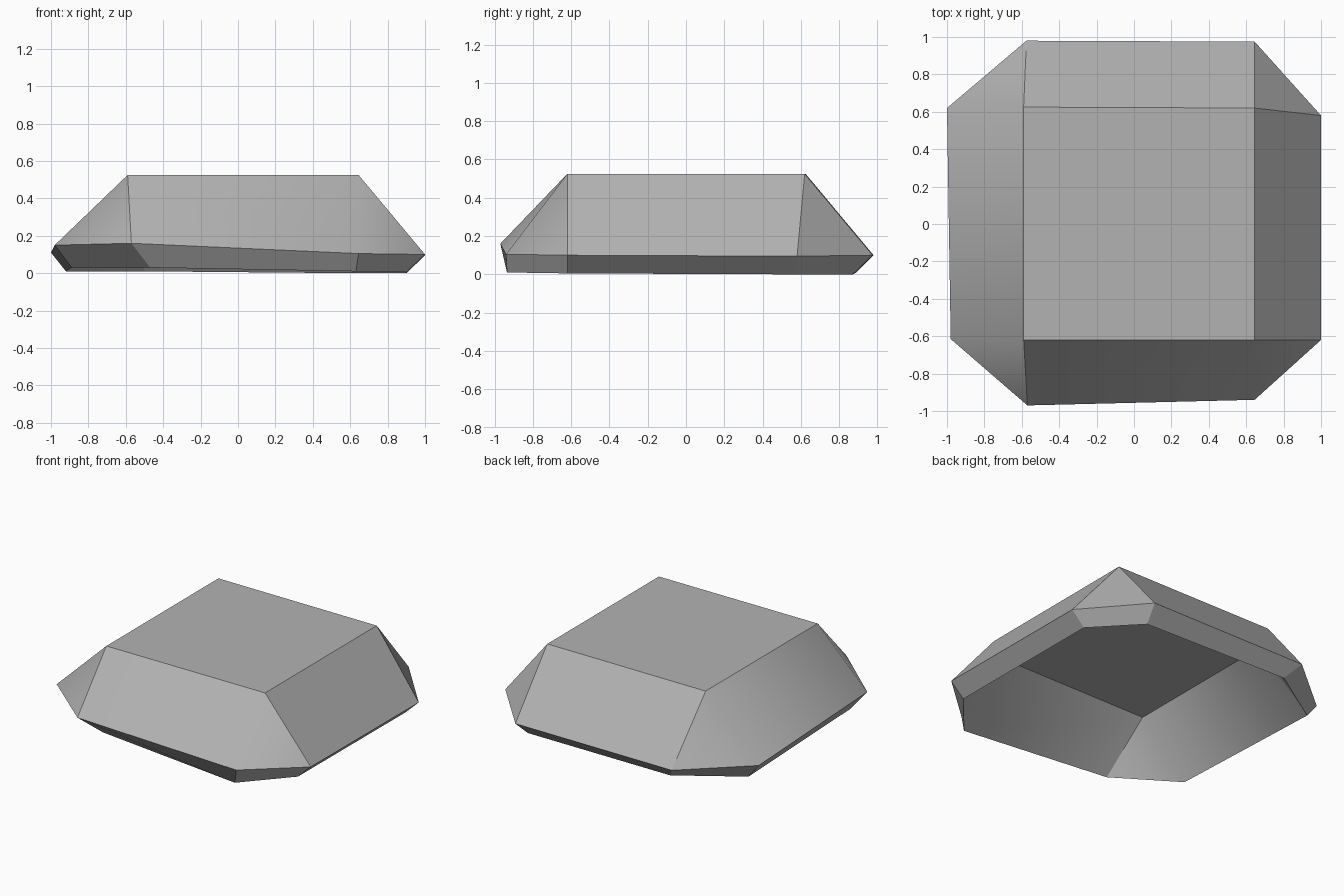
import bpy
import bmesh

cube = bpy.data.objects.get("Cube")
if cube:
    bpy.data.objects.remove(cube, do_unlink=True)

# Plain grey stone
stone = bpy.data.materials.new("grey stone")
stone.use_nodes = True
grey = (0.45, 0.45, 0.45, 1)
stone.diffuse_color = grey
stone.node_tree.nodes["Principled BSDF"].inputs["Base Color"].default_value = grey

# Corner rings, each running front, right side, back, left side
outer_top = [(-.59, -.62, .525), (.645, -.62, .525), (.645, .62, .525), (-.59, .625, .525)]
outer_rim = [(-.57, -.97, .16), (.645, -.94, .105), (1, -.62, .1), (1, .58, .095),
             (.645, .975, .1), (-.575, .98, .1), (-1, .62, .11), (-.98, -.615, .15)]
inner_rim = [(-.47, -.83, .03), (.63, -.935, .01), (.9, -.62, .005), (.9, .575, 0),
             (.62, .87, 0), (-.5, .89, .01), (-.92, .62, .01), (-.89, -.56, .03)]
inner_top = [(-.55, -.57, .385), (.6, -.57, .385), (.6, .57, .385), (-.55, .57, .385)]


def add_ring(bm, points):
    return [bm.verts.new(p) for p in points]


def add_cap(bm, top, rim):
    """Flat cap with four sloping sides and a triangle at each corner."""
    bm.faces.new(top)
    for k in range(4):
        bm.faces.new((top[k], rim[2 * k], rim[2 * k + 1], top[(k + 1) % 4]))
        bm.faces.new((top[k], rim[2 * k - 1], rim[2 * k]))


def soften(bm, top, rim):
    """Blend the softer corners into the neighbouring slopes."""
    for corner, end in ((0, 7), (1, 1), (3, 6)):
        bm.edges.get((top[corner], rim[end])).smooth = True


# Hollow shell: outside cap, bevelled lip and recessed underside
bm = bmesh.new()
top, rim, lip, ceiling = [add_ring(bm, ring) for ring in
                          (outer_top, outer_rim, inner_rim, inner_top)]
add_cap(bm, top, rim)
add_cap(bm, ceiling, lip)
for k in range(8):
    bm.faces.new((rim[k - 1], rim[k], lip[k], lip[k - 1]))
bmesh.ops.recalc_face_normals(bm, faces=bm.faces[:])

# Smooth shading with hard edges everywhere except the softened corners
for face in bm.faces:
    face.smooth = True
for edge in bm.edges:
    edge.smooth = False
soften(bm, top, rim)
soften(bm, ceiling, lip)

mesh = bpy.data.meshes.new("stone_shell")
bm.to_mesh(mesh)
bm.free()
mesh.materials.append(stone)
shell = bpy.data.objects.new("stone_shell", mesh)
bpy.context.collection.objects.link(shell)
